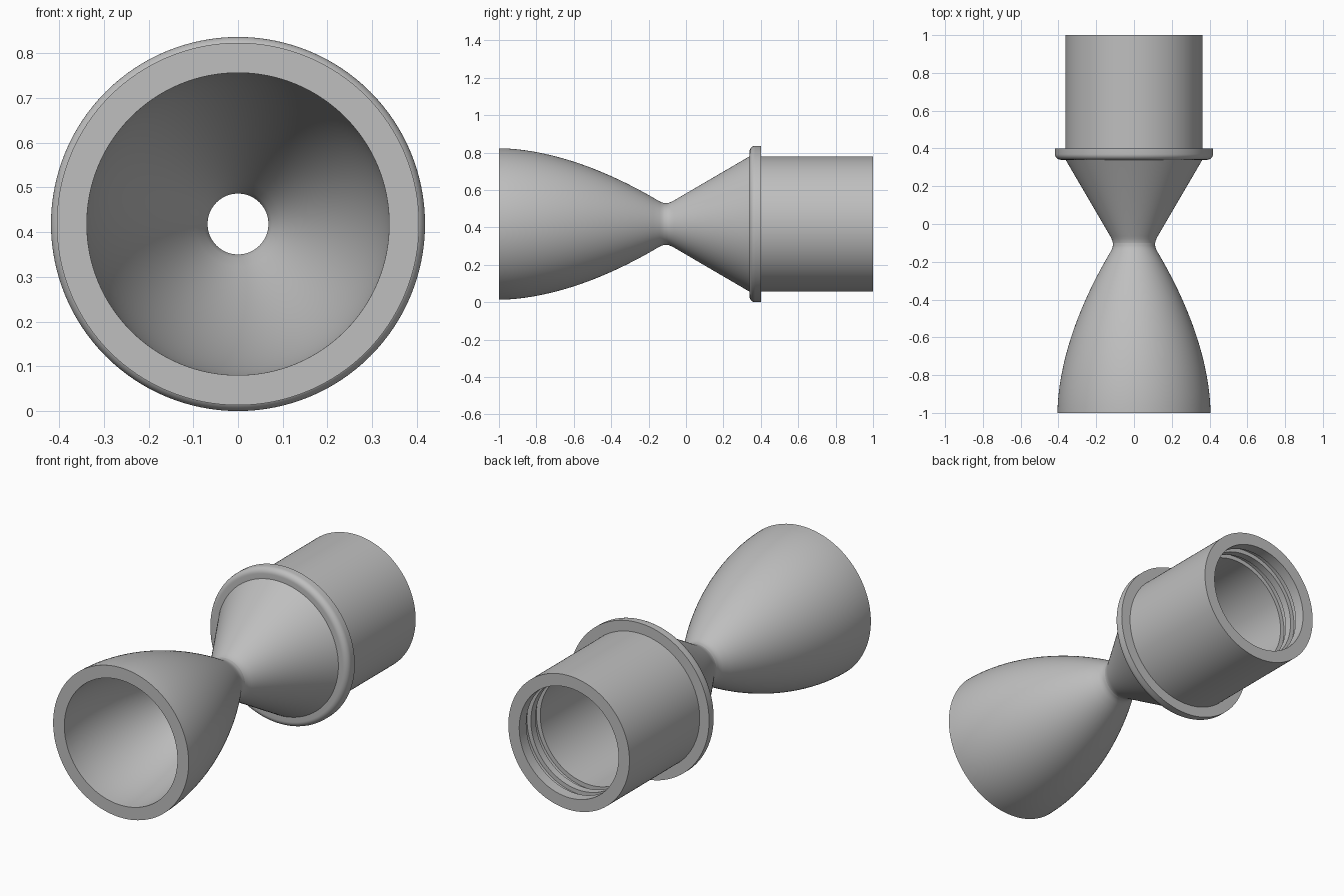
import bpy, bmesh
from math import sin, cos, pi, radians

SEGMENTS = 128
AXIS_Z = 0.418

cube = bpy.data.objects.get("Cube")
if cube:
    bpy.data.objects.remove(cube, do_unlink=True)

metal = bpy.data.materials.new("plain grey metal")
metal.use_nodes = True
GREY = (0.52, 0.52, 0.52, 1)
metal.diffuse_color = GREY
metal.node_tree.nodes["Principled BSDF"].inputs["Base Color"].default_value = GREY


def lathe(name, *profiles):
    """Spin open (y, radius) profiles about the long axis; outer runs go +y, inner runs go -y."""
    bm = bmesh.new()
    for profile in profiles:
        rings = []
        for y, r in profile:
            angles = [2 * pi * i / SEGMENTS for i in range(SEGMENTS)]
            rings.append([bm.verts.new((r * cos(a), y, r * sin(a))) for a in angles])
        for low, high in zip(rings, rings[1:]):
            for i in range(SEGMENTS):
                j = (i + 1) % SEGMENTS
                bm.faces.new((low[i], high[i], high[j], low[j]))
    mesh = bpy.data.meshes.new(name)
    bm.to_mesh(mesh)
    bm.free()
    mesh.materials.append(metal)
    obj = bpy.data.objects.new(name, mesh)
    obj.location.z = AXIS_Z
    bpy.context.collection.objects.link(obj)
    bpy.ops.object.select_all(action="DESELECT")
    obj.select_set(True)
    bpy.context.view_layer.objects.active = obj
    bpy.ops.object.shade_smooth_by_angle(angle=radians(30))
    return obj


def bell_curve(mouth, throat, steps=24):
    """Bell wall from the mouth to the throat, with a short eased end."""
    pts = []
    for i in range(steps + 1):
        t = i / steps
        pts.append((-1 + 0.86 * t, mouth - (mouth - throat - 0.008) * t ** 1.8))
    return pts + [(-0.125, throat + 0.002), (-0.115, throat), (-0.1, throat)]


def cone_curve(throat, end_y, end_r):
    """Converging wall from the throat to the chamber, eased at the throat."""
    return [(-0.1, throat), (-0.09, throat + 0.002), (-0.078, throat + 0.007),
            (-0.064, throat + 0.014), (end_y, end_r)]


# Flared bell: inner wall, front rim, outer wall
lathe("nozzle_bell", bell_curve(0.338, 0.068)[::-1] + bell_curve(0.405, 0.112))

# Converging section between throat and chamber
lathe("converging_cone",
      cone_curve(0.112, 0.34, 0.362),
      cone_curve(0.068, 0.32, 0.297)[::-1])

# Flange with a rounded front edge and a flat back
ROUND = 0.03
arc = [(0.34 + ROUND * (1 - cos(a)), 0.418 - ROUND * (1 - sin(a)))
       for a in [pi / 2 * i / 8 for i in range(9)]]
lathe("flange_ring", [(0.34, 0.362)] + arc + [(0.40, 0.418), (0.40, 0.362)])

# Chamber tube with two seal grooves cut inside the open back end
bore, groove = 0.297, 0.32
inner = [(1, bore)]
for y in (0.94, 0.86):
    inner += [(y, bore), (y, groove), (y - 0.04, groove), (y - 0.04, bore)]
inner.append((0.32, bore))
lathe("chamber_tube", [(0.40, 0.362), (1, 0.362)] + inner)
